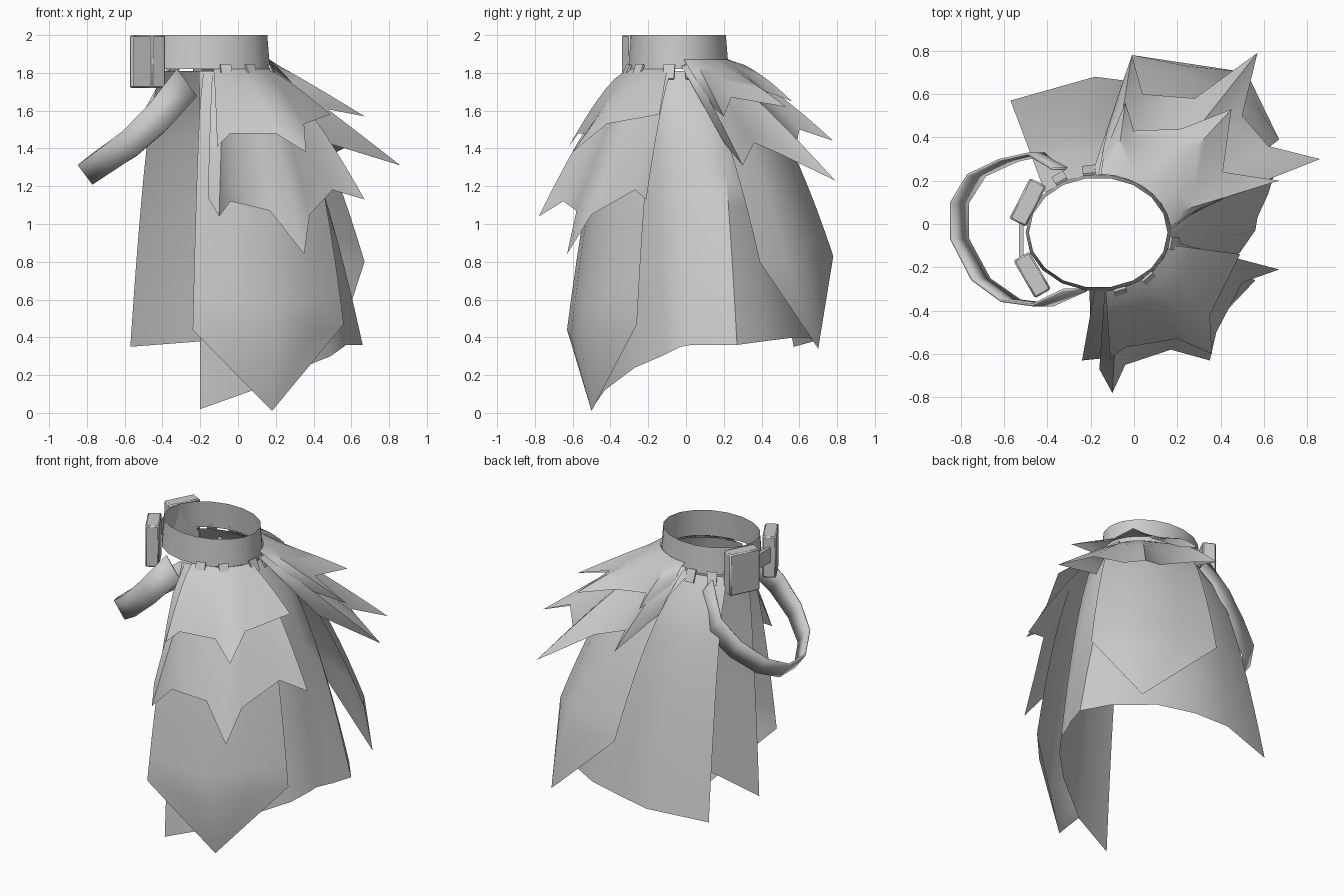
import bpy, bmesh, math
from mathutils import Vector, Matrix

cube = bpy.data.objects.get("Cube")
if cube:
    bpy.data.objects.remove(cube)

cloth = bpy.data.materials.new("plain_grey")
cloth.use_nodes = True
GREY = (0.6, 0.6, 0.6, 1)
cloth.diffuse_color = GREY
cloth.node_tree.nodes["Principled BSDF"].inputs["Base Color"].default_value = GREY


def finish(name, bm, sharp=40):
    mesh = bpy.data.meshes.new(name)
    bm.to_mesh(mesh)
    bm.free()
    obj = bpy.data.objects.new(name, mesh)
    bpy.context.collection.objects.link(obj)
    mesh.materials.append(cloth)
    bpy.ops.object.select_all(action='DESELECT')
    obj.select_set(True)
    bpy.context.view_layer.objects.active = obj
    bpy.ops.object.shade_smooth_by_angle(angle=math.radians(sharp))
    return obj


def waist(deg, z, grow=0.0):
    a = math.radians(deg)
    return Vector((-0.165 + (0.335 + grow) * math.cos(a),
                   -0.04 + (0.27 + grow) * math.sin(a), z))


def drape(name, start, end, top, rim, flares, tip=None, rows=8):
    """Cloth hanging from the waist between two angles down to the rim points."""
    bm = bmesh.new()
    grid = []
    for i, p in enumerate(rim):
        t = i / (len(rim) - 1)
        flare = flares[0] + (flares[1] - flares[0]) * t
        a = waist(start + (end - start) * t, top)
        b = Vector(p)
        column = []
        for r in range(rows + 1):
            s = r / rows
            v = a.lerp(b, s ** flare)
            v.z = top + (b.z - top) * s
            column.append(bm.verts.new(v))
        grid.append(column)
    for c, d in zip(grid, grid[1:]):
        for r in range(rows):
            bm.faces.new((c[r], c[r + 1], d[r + 1], d[r]))
    if tip:
        point = bm.verts.new(tip)
        for c, d in zip(grid, grid[1:]):
            bm.faces.new((c[-1], point, d[-1]))
    return finish(name, bm)


# Belt band
bm = bmesh.new()
low = [bm.verts.new(waist(i * 20, 1.82)) for i in range(18)]
high = [bm.verts.new(waist(i * 20, 2.0, -0.015)) for i in range(18)]
for i in range(18):
    j = (i + 1) % 18
    bm.faces.new((low[i], low[j], high[j], high[i]))
finish("belt", bm)

# Long open skirt
drape("skirt", -97, 137, 1.81, [
    (-0.2, -0.5, 0.02), (0.08, -0.43, 0.12), (0.34, -0.27, 0.24),
    (0.49, -0.13, 0.3), (0.56, -0.03, 0.35), (0.57, 0.03, 0.36),
    (0.62, 0.14, 0.36), (0.66, 0.27, 0.36), (0.54, 0.42, 0.38),
    (0.3, 0.58, 0.4), (0.05, 0.65, 0.4), (-0.18, 0.68, 0.38),
    (-0.57, 0.57, 0.35)], (0.5, 0.6))

# Pointed panels over the skirt
drape("front_panel", -93, -12, 1.81, [
    (-0.24, -0.63, 0.44), (-0.04, -0.61, 0.4), (0.2, -0.56, 0.38),
    (0.4, -0.43, 0.42), (0.56, -0.26, 0.47)], (0.55, 0.42), (0.18, -0.5, 0.01))
drape("back_panel", 10, 95, 1.82, [
    (0.67, 0.39, 0.8), (0.57, 0.54, 0.78), (0.46, 0.65, 0.76),
    (0.24, 0.73, 0.79), (-0.01, 0.78, 0.83)], (0.6, 0.6), (0.52, 0.7, 0.34))

# Layered feathered collars
drape("front_lower_tier", -85, -8, 1.81, [
    (-0.16, -0.67, 1.14), (-0.1, -0.78, 1.04), (-0.04, -0.65, 1.12),
    (0.17, -0.58, 1.07), (0.35, -0.63, 0.84), (0.38, -0.5, 1.05),
    (0.5, -0.27, 1.18), (0.67, -0.21, 1.13)], (0.8, 0.75))
drape("front_upper_tier", -84, -12, 1.82, [
    (-0.11, -0.62, 1.41), (-0.04, -0.57, 1.48), (0.2, -0.53, 1.48),
    (0.36, -0.6, 1.38), (0.35, -0.42, 1.53), (0.49, -0.14, 1.58)], (0.72, 0.85))
drape("back_lower_tier", 3, 90, 1.84, [
    (0.47, 0.2, 1.43), (0.86, 0.3, 1.31), (0.62, 0.36, 1.43),
    (0.5, 0.5, 1.37), (0.57, 0.79, 1.23), (0.28, 0.58, 1.4),
    (0.04, 0.6, 1.5), (-0.01, 0.78, 1.44), (-0.12, 0.45, 1.6)], (1.0, 0.75))
drape("back_upper_tier", 6, 88, 1.87, [
    (0.41, 0.14, 1.62), (0.67, 0.2, 1.57), (0.41, 0.24, 1.67),
    (0.45, 0.53, 1.62), (0.22, 0.44, 1.67), (0.0, 0.43, 1.7),
    (-0.04, 0.56, 1.65), (-0.14, 0.32, 1.77)], (1.0, 0.6))

# Hanging side strap
path = [(-0.27, -0.31, 1.75), (-0.42, -0.38, 1.57), (-0.57, -0.36, 1.43),
        (-0.71, -0.26, 1.33), (-0.81, -0.07, 1.26), (-0.81, 0.1, 1.26),
        (-0.73, 0.23, 1.32), (-0.58, 0.3, 1.42), (-0.44, 0.33, 1.55),
        (-0.32, 0.26, 1.75)]
bm = bmesh.new()
pairs = []
for i, p in enumerate(path):
    half = 0.09 - 0.025 * math.sin(math.pi * i / (len(path) - 1))
    side = Vector((-0.6, 0, 0.8)) * half
    pairs.append([bm.verts.new(Vector(p) + side * k) for k in (-1, 1)])
for a, b in zip(pairs, pairs[1:]):
    bm.faces.new((a[0], a[1], b[1], b[0]))
strap = finish("side_strap", bm, 30)
strap.modifiers.new("thickness", 'SOLIDIFY').thickness = 0.012


def block(name, centre, size, turn, bevel=0.0, tilt=0.0):
    bm = bmesh.new()
    bmesh.ops.create_cube(bm, size=1, matrix=Matrix.Translation(centre)
                          @ Matrix.Rotation(math.radians(turn), 4, 'Z')
                          @ Matrix.Rotation(math.radians(tilt), 4, 'Y')
                          @ Matrix.Diagonal((*size, 1)))
    if bevel:
        bmesh.ops.bevel(bm, geom=bm.edges[:], offset=bevel, segments=1,
                        affect='EDGES')
    return finish(name, bm)


# Belt pouches and the link between them
block("back_pouch", (-0.49, 0.1, 1.86), (0.085, 0.21, 0.28), -27, 0.008)
block("front_pouch", (-0.47, -0.235, 1.86), (0.085, 0.2, 0.28), 30, 0.008)
block("pouch_link", (-0.52, -0.06, 1.88), (0.02, 0.18, 0.1), 0)

# Small loops joining cloth to belt
for n, deg in enumerate((-73, -48, -10, 13, 97, 120)):
    block("belt_loop_%d" % (n + 1), waist(deg, 1.805, 0.02),
          (0.012, 0.06, 0.085), deg, tilt=-25)
